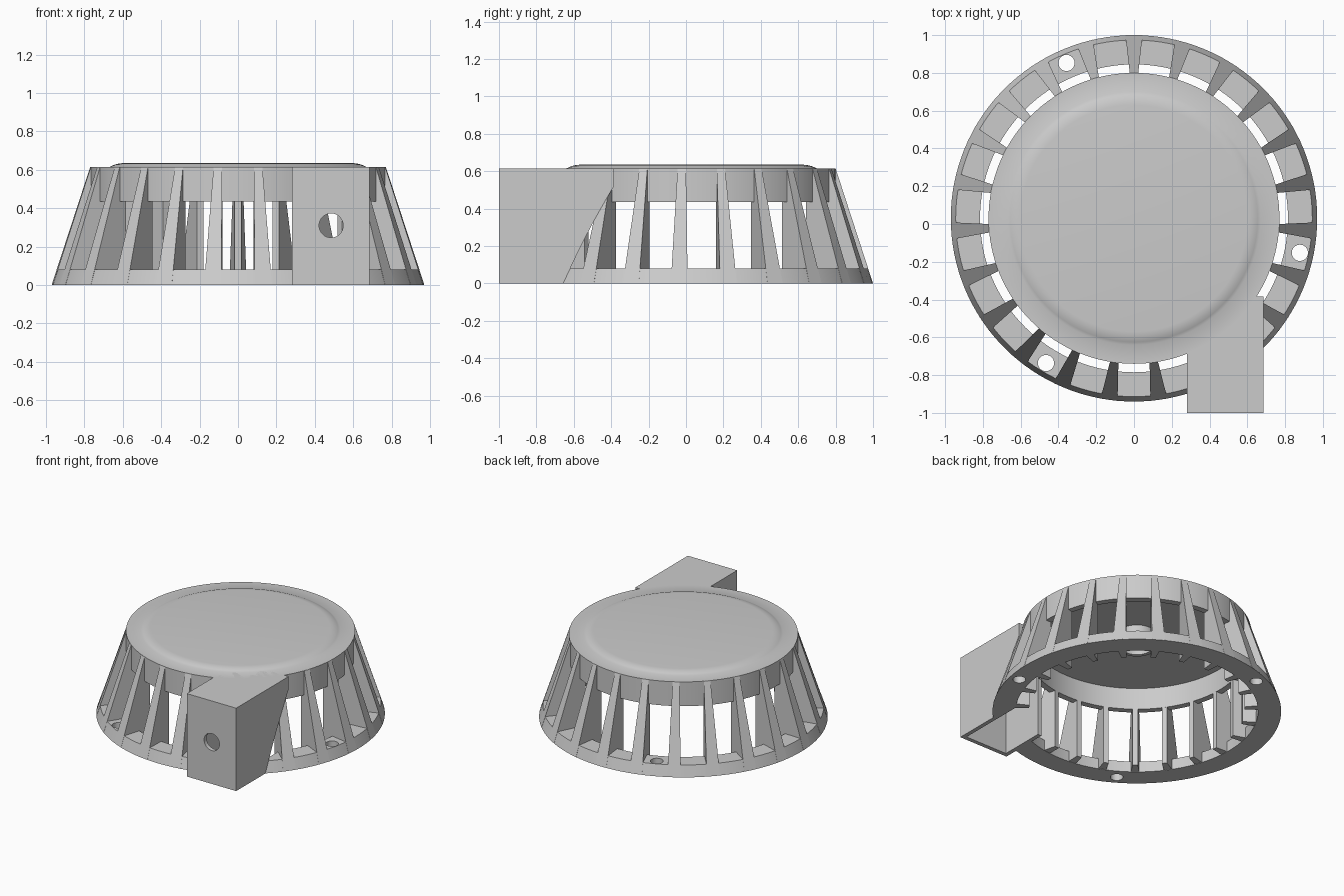
import bpy, bmesh, math
from mathutils import Matrix

if "Cube" in bpy.data.objects:
    bpy.data.objects.remove(bpy.data.objects["Cube"])

CY = 0.03            # y of the round body's axis
TOP = 0.615          # height of the cap
N_RIBS = 23
STEP = 360 / N_RIBS

grey = bpy.data.materials.new("light_grey")
grey.diffuse_color = (0.6, 0.6, 0.6, 1)
grey.use_nodes = True
grey.node_tree.nodes["Principled BSDF"].inputs["Base Color"].default_value = grey.diffuse_color


def cone_r(z):
    """Radius of the tapered outer envelope at height z."""
    return 0.97 - 0.2 * z / TOP


def finish(name, bm, smooth=False):
    bmesh.ops.remove_doubles(bm, verts=bm.verts, dist=1e-5)
    bmesh.ops.recalc_face_normals(bm, faces=bm.faces)
    me = bpy.data.meshes.new(name)
    bm.to_mesh(me)
    bm.free()
    me.materials.append(grey)
    ob = bpy.data.objects.new(name, me)
    bpy.context.collection.objects.link(ob)
    if smooth:
        shade(ob)
    return ob


def shade(ob):
    bpy.ops.object.select_all(action='DESELECT')
    ob.select_set(True)
    bpy.context.view_layer.objects.active = ob
    bpy.ops.object.shade_smooth_by_angle(angle=math.radians(30))


def lathe(name, profile, closed, steps=128):
    bm = bmesh.new()
    vs = [bm.verts.new((r, 0, z)) for r, z in profile]
    pairs = list(zip(vs, vs[1:])) + ([(vs[-1], vs[0])] if closed else [])
    edges = [bm.edges.new(p) for p in pairs]
    bmesh.ops.spin(bm, geom=vs + edges, axis=(0, 0, 1), cent=(0, 0, 0),
                   angle=2 * math.pi, steps=steps, use_duplicate=False)
    bmesh.ops.translate(bm, verts=bm.verts, vec=(0, CY, 0))
    return finish(name, bm)


def box(name, lo, hi):
    bm = bmesh.new()
    bmesh.ops.create_cube(bm, size=1)
    for v in bm.verts:
        v.co = [(a + b) / 2 + c * (b - a) for a, b, c in zip(lo, hi, v.co)]
    return finish(name, bm)


def rod(name, centre, radius, length, along_y=False):
    bm = bmesh.new()
    m = Matrix.Translation(centre)
    if along_y:
        m = m @ Matrix.Rotation(math.pi / 2, 4, 'X')
    bmesh.ops.create_cone(bm, cap_ends=True, segments=32, radius1=radius,
                          radius2=radius, depth=length, matrix=m)
    return finish(name, bm)


def cut(ob, cutters):
    bpy.context.view_layer.objects.active = ob
    for c in cutters:
        mod = ob.modifiers.new("cut", 'BOOLEAN')
        mod.operation, mod.solver, mod.object = 'DIFFERENCE', 'EXACT', c
        bpy.ops.object.modifier_apply(modifier=mod.name)
        c.hide_render = True
        c.hide_set(True)


# helpers that open the cable housing into the body and drill the screw holes
passage = box("passage_cutter", (0.31, -0.97, -0.1), (0.655, -0.4, 0.59))
drills = []
for k in (1.5, 9.5, 16.5):
    a = math.radians(90 + k * STEP)
    drills.append(rod("screw_cutter", (0.897 * math.cos(a), CY + 0.897 * math.sin(a), 0.04),
                      0.043, 0.3))

# base ring with tapered rim and three screw holes
ring = lathe("base_ring", [(0.815, 0), (0.97, 0), (cone_r(0.08), 0.08), (0.815, 0.08)], True)
cut(ring, [passage] + drills)
shade(ring)

# cap with raised pad, hanging drum wall and small centre tube underneath
cap = lathe("cap_and_drum", [
    (0, 0.635), (0.6, 0.635), (0.62, 0.633), (0.64, 0.628), (0.655, 0.622), (0.67, TOP),
    (0.77, TOP), (0.77, 0.435), (0.725, 0.435), (0.725, 0.595),
    (0.13, 0.595), (0.13, 0.5), (0.105, 0.5), (0.105, 0.595), (0, 0.595)], False)
cut(cap, [passage])
shade(cap)

# wedge-section ribs trimmed to the tapered envelope
bm = bmesh.new()
for k in range(N_RIBS):
    if k in (9 + 5, 9 + 4):      # room for the cable housing
        continue
    rot = Matrix.Translation((0, CY, 0)) @ Matrix.Rotation(math.radians(90 + k * STEP), 4, 'Z')
    rings = []
    for z in (0.002, TOP - 0.001):
        pts = []
        for r, s in ((0.725, -1), (cone_r(z), -1), (cone_r(z), 1), (0.725, 1)):
            half = 0.0225 + 0.114 * (r - 0.77)
            pts.append(bm.verts.new(rot @ Matrix.Translation((r, s * half, z)).translation))
        rings.append(pts)
    lo, hi = rings
    bm.faces.new(lo)
    bm.faces.new(hi)
    for i in range(4):
        j = (i + 1) % 4
        bm.faces.new((lo[i], lo[j], hi[j], hi[i]))
finish("ribs", bm)

# cable housing: front wall with a round hole, left wall, roof
front = box("housing_front", (0.28, -1, 0), (0.685, -0.97, TOP))
cut(front, [rod("cable_hole_cutter", (0.485, -0.98, 0.31), 0.063, 0.2, True)])
shade(front)
box("housing_left", (0.28, -0.97, 0), (0.31, -0.635, TOP))
box("housing_roof", (0.28, -0.97, 0.595), (0.685, -0.385, TOP))

# right housing wall, its rear edge following the tapered envelope
bm = bmesh.new()
outline = [(-0.97, TOP), (-0.97, 0)]
for i in range(11):
    z = 0.52 * i / 10
    outline.append((CY - math.sqrt(cone_r(z) ** 2 - 0.685 ** 2), z))
outline.append((-0.385, TOP))
face = bm.faces.new([bm.verts.new((0.655, y, z)) for y, z in outline])
out = bmesh.ops.extrude_face_region(bm, geom=[face])
bmesh.ops.translate(bm, vec=(0.03, 0, 0),
                    verts=[v for v in out["geom"] if isinstance(v, bmesh.types.BMVert)])
finish("housing_right", bm)
